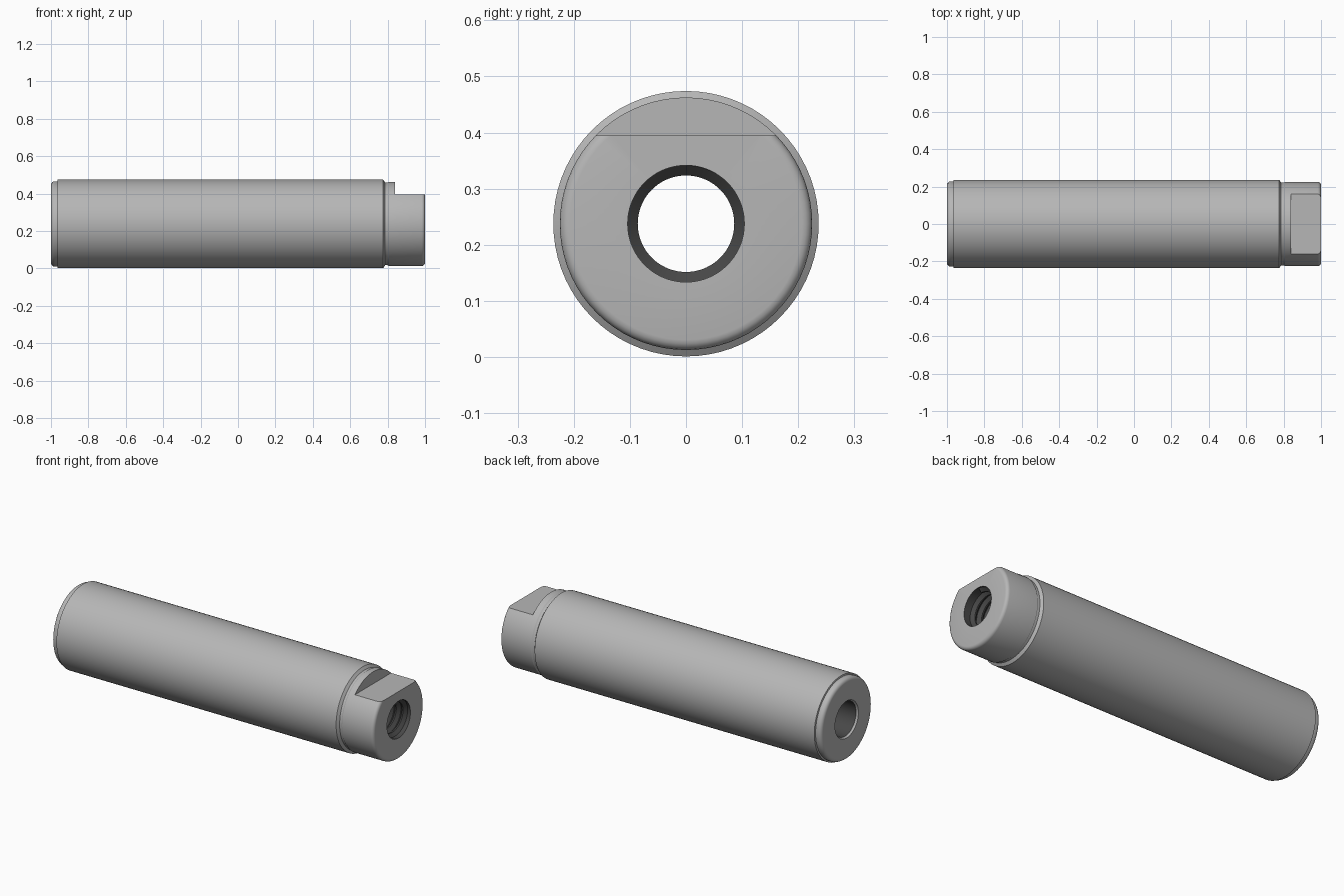
import bpy, bmesh, math
from mathutils import Vector

cube = bpy.data.objects.get("Cube")
if cube:
    bpy.data.objects.remove(cube, do_unlink=True)

AXIS_Z = 0.2375      # height of the centre line
BODY_R = 0.2365
NECK_R = 0.225
BORE_R = 0.104
SIDES = 72


def make_material(name, value):
    mat = bpy.data.materials.new(name)
    mat.use_nodes = True
    colour = (value, value, value, 1)
    mat.diffuse_color = colour
    mat.node_tree.nodes["Principled BSDF"].inputs["Base Color"].default_value = colour
    return mat


steel = make_material("grey steel", 0.47)
dark = make_material("dark bore", 0.065)


def add_object(name, bm, *mats):
    mesh = bpy.data.meshes.new(name)
    bm.to_mesh(mesh)
    bm.free()
    obj = bpy.data.objects.new(name, mesh)
    bpy.context.collection.objects.link(obj)
    for mat in mats:
        mesh.materials.append(mat)
    obj.location.z = AXIS_Z
    return obj


def activate(obj):
    bpy.ops.object.select_all(action='DESELECT')
    obj.select_set(True)
    bpy.context.view_layer.objects.active = obj


def rounded(x, r, size, x_dir, steps=4):
    """Quarter round on an outer corner, ordered from the face to the barrel."""
    arc = []
    for i in range(steps + 1):
        a = math.pi / 2 * i / steps
        arc.append((x - x_dir * size * (1 - math.cos(a)),
                    r - size * (1 - math.sin(a))))
    return arc


# Sleeve: one closed section spun around the x axis
section = [(-1, BORE_R)]
section += rounded(-1, NECK_R + 0.003, 0.02, -1)
section += [(-0.966, NECK_R + 0.003), (-0.964, BODY_R), (0.776, BODY_R),
            (0.782, 0.228), (0.787, 0.221), (0.8, 0.221), (0.806, NECK_R)]
section += reversed(rounded(1, NECK_R, 0.018, 1))
section += [(1, BORE_R), (-0.99, 0.097)]
section.insert(-1, (0.44, BORE_R))
section.insert(-1, (0.43, 0.097))

bm = bmesh.new()
verts = [bm.verts.new((x, 0, r)) for x, r in section]
edges = [bm.edges.new((a, b)) for a, b in zip(verts, verts[1:] + verts[:1])]
bmesh.ops.spin(bm, geom=verts + edges, cent=(0, 0, 0), axis=(1, 0, 0),
               angle=2 * math.pi, steps=SIDES, use_duplicate=False)
bmesh.ops.remove_doubles(bm, verts=bm.verts, dist=0.0001)
bmesh.ops.recalc_face_normals(bm, faces=bm.faces)
for face in bm.faces:
    c = face.calc_center_median()
    inside = Vector((c.y, c.z)).length < BORE_R + 0.001
    face.material_index = int(inside and c.x > -0.98)
sleeve = add_object("sleeve", bm, steel, dark)

# Wrench flat cut into the top of the neck
bm = bmesh.new()
bmesh.ops.create_cube(bm, size=1)
bmesh.ops.scale(bm, verts=bm.verts, vec=(0.4, 0.8, 0.4))
bmesh.ops.translate(bm, verts=bm.verts, vec=(0.84 + 0.2, 0, 0.395 - AXIS_Z + 0.2))
cutter = add_object("flat_cutter", bm, steel)
cutter.hide_render = True
cut = sleeve.modifiers.new("wrench flat", 'BOOLEAN')
cut.operation = 'DIFFERENCE'
cut.solver = 'EXACT'
cut.object = cutter
activate(sleeve)
bpy.ops.object.modifier_apply(modifier=cut.name)
bpy.data.objects.remove(cutter, do_unlink=True)
activate(sleeve)
bpy.ops.object.shade_smooth_by_angle(angle=math.radians(32))

# Internal thread: a small tooth swept along a helix
pitch, turns = 0.042, 12
start = 0.995 - pitch * (turns + 1)
bm = bmesh.new()
tooth = [(0, BORE_R), (0.016, 0.086), (0.024, 0.086), (0.04, BORE_R)]
verts = [bm.verts.new((start + x, 0, r)) for x, r in tooth]
for a, b in zip(verts, verts[1:]):
    bm.edges.new((a, b))
# Sweep one step at a time around the axis
bmesh.ops.spin(bm, geom=bm.verts[:] + bm.edges[:], cent=(0, 0, 0), axis=(1, 0, 0),
               dvec=(pitch / SIDES, 0, 0), angle=2 * math.pi * turns,
               steps=SIDES * turns, use_duplicate=False)
bmesh.ops.recalc_face_normals(bm, faces=bm.faces)
# Crest faces must look toward the centre line
crest = min(bm.faces, key=lambda f: Vector(f.calc_center_median().yz).length)
if crest.normal.dot(Vector((0, *crest.calc_center_median().yz))) > 0:
    bmesh.ops.reverse_faces(bm, faces=bm.faces)
thread = add_object("internal_thread", bm, dark)
activate(thread)
bpy.ops.object.shade_smooth_by_angle(angle=math.radians(30))
